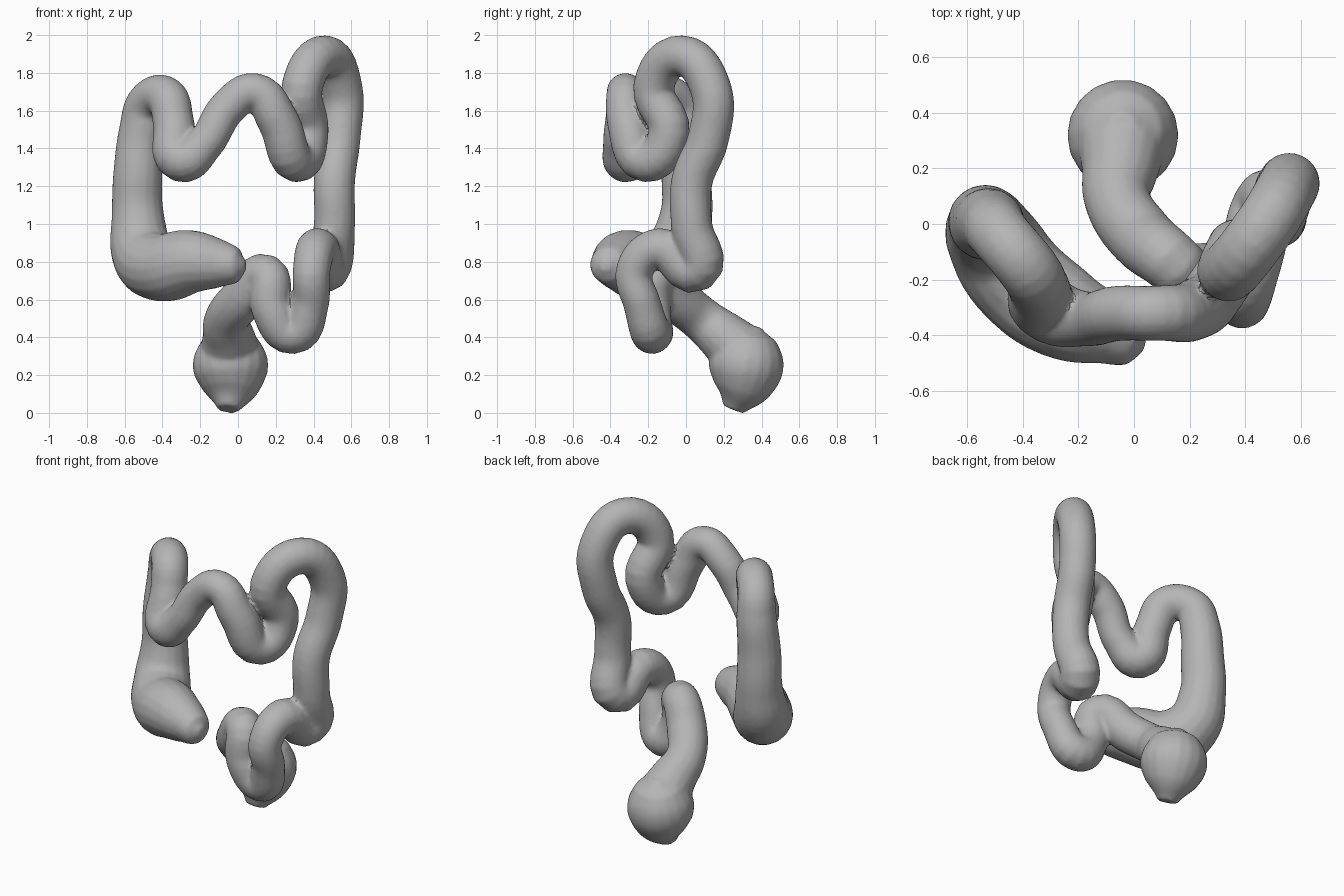
import bpy

cube = bpy.data.objects.get("Cube")
if cube:
    bpy.data.objects.remove(cube, do_unlink=True)

# Single grey surface
grey = bpy.data.materials.new("matte grey")
grey.use_nodes = True
colour = (0.46, 0.46, 0.46, 1)
grey.diffuse_color = colour
grey.node_tree.nodes["Principled BSDF"].inputs["Base Color"].default_value = colour

# Centre line and radius of each stretch, in hundredths: x, y, z, radius
pouch = [(4, -43, 78, 3), (0, -42, 78, 9), (-10, -38, 79, 13), (-25, -32, 80, 17), (-41, -20, 77, 18)]
rising = [(-50, -7, 84, 17), (-53, 0, 104, 14), (-53, 0, 128, 13), (-51, 0, 150, 12)]
right_bend = [(-48, -4, 164, 11), (-38, -16, 167, 11), (-34, -23, 153, 11), (-30, -31, 134, 12)]
crossing = [(-18, -34, 142, 10), (-5, -32, 162, 10), (9, -32, 170, 10), (21, -31, 155, 11), (31, -21, 133, 11)]
left_bend = [(37, -9, 148, 11), (34, -17, 173, 11), (46, -2, 189, 11), (55, 13, 172, 11)]
falling = [(54, 12, 146, 11), (51, 3, 122, 11), (51, 3, 99, 11), (47, 6, 76, 12)]
coil = [(42, -14, 87, 11), (39, -27, 76, 10), (38, -23, 57, 10), (29, -18, 42, 11),
        (18, -19, 55, 11), (15, -15, 73, 11), (2, -4, 60, 12)]
neck = [(-6, 9, 49, 12), (-5, 20, 40, 14), (-4, 30, 31, 16)]
stretches = pouch + rising + right_bend + crossing + left_bend + falling + coil + neck

# Upright egg at the lower end, narrowing to the outlet
bulb = [(-4, 35, 46, 5), (-4, 34, 40, 14), (-4, 32, 26, 20), (-4, 29, 12, 15), (-5, 25, 2, 6)]


def swept_tube(name, stations, steps=6, ring=7):
    """Smooth round tube through stations, with a radius at each one."""
    curve = bpy.data.curves.new(name, "CURVE")
    curve.dimensions = "3D"
    curve.bevel_depth = 1
    curve.bevel_resolution = ring
    curve.resolution_u = steps
    curve.twist_mode = "MINIMUM"
    curve.use_fill_caps = True
    spline = curve.splines.new("BEZIER")
    spline.radius_interpolation = "CARDINAL"
    spline.bezier_points.add(len(stations) - 1)
    for point, (x, y, z, radius) in zip(spline.bezier_points, stations):
        point.co = (x / 100, y / 100, z / 100)
        point.radius = radius / 100
        point.handle_left_type = point.handle_right_type = "AUTO"
    curve.materials.append(grey)
    tube = bpy.data.objects.new(name, curve)
    bpy.context.collection.objects.link(tube)
    bpy.ops.object.select_all(action="DESELECT")
    tube.select_set(True)
    bpy.context.view_layer.objects.active = tube
    bpy.ops.object.convert(target="MESH")
    return bpy.context.object


def fuse(tube, *others):
    """Join the pieces and merge tight inner folds into one soft skin."""
    bpy.ops.object.select_all(action="DESELECT")
    for piece in (tube, *others):
        piece.select_set(True)
    bpy.context.view_layer.objects.active = tube
    bpy.ops.object.join()
    skin = tube.modifiers.new("fused skin", "REMESH")
    skin.mode = "VOXEL"
    skin.voxel_size = 0.012
    soften = tube.modifiers.new("soft folds", "SMOOTH")
    soften.iterations = 6
    for modifier in (skin, soften):
        bpy.ops.object.modifier_apply(modifier=modifier.name)
    bpy.ops.object.shade_smooth_by_angle()


# Continuous winding tube from closed pouch to rounded outlet
fuse(swept_tube("winding_tube", stretches), swept_tube("outlet_bulb", bulb))
